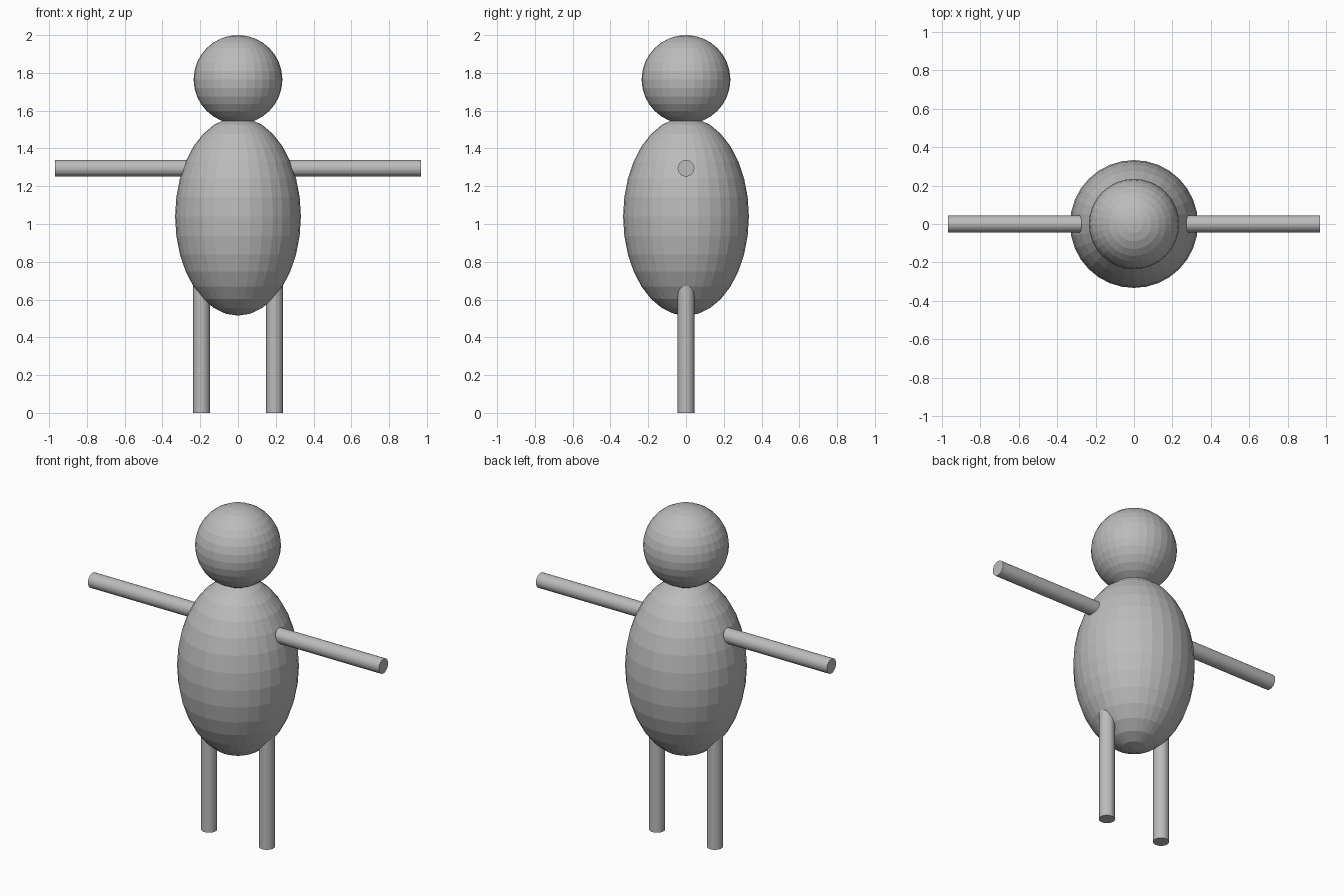
import bpy
import math

if "Cube" in bpy.data.objects:
    bpy.data.objects.remove(bpy.data.objects["Cube"])

grey = bpy.data.materials.new("plain_grey")
grey.diffuse_color = (0.5, 0.5, 0.5, 1)
grey.use_nodes = True
grey.node_tree.nodes["Principled BSDF"].inputs["Base Color"].default_value = grey.diffuse_color


def finish(name):
    obj = bpy.context.object
    obj.name = name
    obj.data.materials.append(grey)
    return obj


def ellipsoid(name, z, radius, half_height):
    bpy.ops.mesh.primitive_uv_sphere_add(segments=32, ring_count=16, radius=1,
                                         location=(0, 0, z))
    obj = finish(name)
    obj.scale = (radius, radius, half_height)


def rod(name, location, length, rotation=(0, 0, 0)):
    bpy.ops.mesh.primitive_cylinder_add(vertices=32, radius=0.044, depth=length,
                                        location=location, rotation=rotation)
    finish(name)


# Head and egg-shaped body
ellipsoid("head", 1.765, 0.235, 0.235)
ellipsoid("body", 1.04, 0.333, 0.525)

# Arms and legs, one pair per side, sunk into the body
for side, label in ((-1, "left"), (1, "right")):
    rod(label + "_arm", (side * 0.595, 0, 1.295), 0.75, (0, math.pi / 2, 0))
    rod(label + "_leg", (side * 0.193, 0, 0.375), 0.75)
